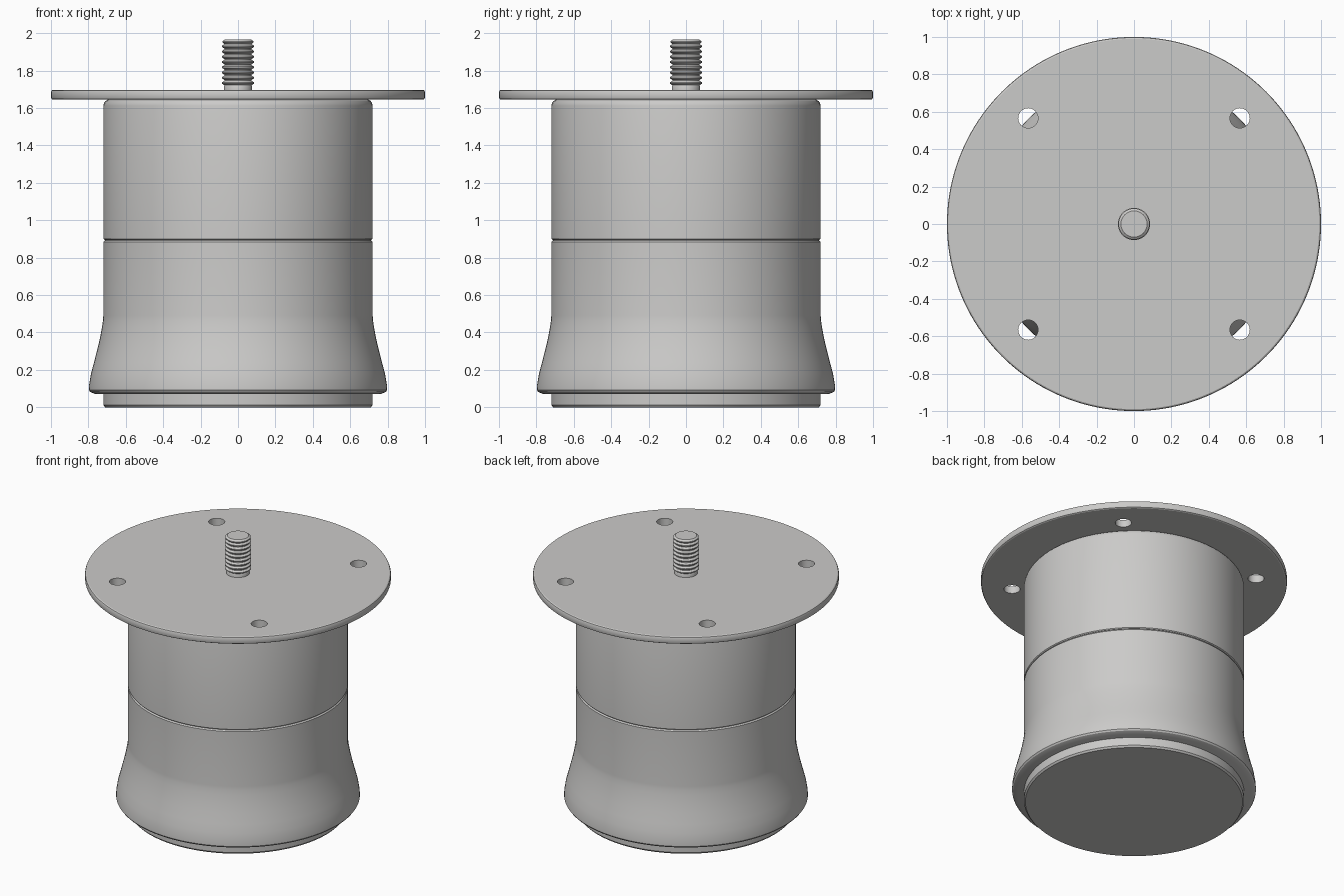
import bpy, bmesh, math

cube = bpy.data.objects.get("Cube")
if cube:
    bpy.data.objects.remove(cube, do_unlink=True)

metal = bpy.data.materials.new("light grey metal")
metal.use_nodes = True
GREY = (0.6, 0.595, 0.585, 1)
metal.diffuse_color = GREY
metal.node_tree.nodes["Principled BSDF"].inputs["Base Color"].default_value = GREY


def select_only(obj):
    bpy.ops.object.select_all(action="DESELECT")
    obj.select_set(True)
    bpy.context.view_layer.objects.active = obj


def smooth(obj):
    select_only(obj)
    bpy.ops.object.shade_smooth_by_angle(angle=math.radians(28))


def lathe(name, profile, sides=128):
    """Revolve (radius, height) points about z, closed at both ends."""
    points = [(0, profile[0][1])] + profile + [(0, profile[-1][1])]
    bm = bmesh.new()
    verts = [bm.verts.new((r, 0, z)) for r, z in points]
    edges = [bm.edges.new(pair) for pair in zip(verts, verts[1:])]
    bmesh.ops.spin(bm, geom=verts + edges, axis=(0, 0, 1), cent=(0, 0, 0),
                   angle=math.tau, steps=sides)
    bmesh.ops.remove_doubles(bm, verts=bm.verts, dist=0.0001)
    bmesh.ops.recalc_face_normals(bm, faces=bm.faces)
    mesh = bpy.data.meshes.new(name)
    bm.to_mesh(mesh)
    bm.free()
    mesh.materials.append(metal)
    obj = bpy.data.objects.new(name, mesh)
    bpy.context.collection.objects.link(obj)
    return obj


# Foot pad and the flared lower sleeve
smooth(lathe("foot_pad", [(0.71, 0), (0.72, 0.012), (0.72, 0.08)]))
smooth(lathe("lower_sleeve", [
    (0.76, 0.07), (0.79, 0.082), (0.797, 0.092), (0.796, 0.12), (0.786, 0.18),
    (0.77, 0.24), (0.752, 0.31), (0.738, 0.37), (0.727, 0.43), (0.722, 0.465),
    (0.72, 0.49), (0.72, 0.885), (0.712, 0.893)]))

# Narrow seam and the upper sleeve
smooth(lathe("seam", [(0.711, 0.885), (0.711, 0.905)]))
smooth(lathe("upper_sleeve", [
    (0.714, 0.895), (0.72, 0.901), (0.72, 1.612), (0.717, 1.626),
    (0.709, 1.638), (0.695, 1.645)]))

# Mounting plate with four bolt holes
plate = lathe("mounting_plate", [
    (0.99, 1.645), (0.997, 1.649), (1, 1.656), (1, 1.686),
    (0.997, 1.693), (0.99, 1.697)], 160)
for sx in (-1, 1):
    for sy in (-1, 1):
        cutter = lathe("hole_cutter", [(0.053, 1.6), (0.053, 1.75)], 40)
        cutter.location = (sx * 0.566, sy * 0.566, 0)
        cutter.hide_render = True
        cut = plate.modifiers.new("bolt_hole", "BOOLEAN")
        cut.operation = "DIFFERENCE"
        cut.solver = "EXACT"
        cut.object = cutter
        select_only(plate)
        bpy.ops.object.modifier_apply(modifier=cut.name)
        bpy.data.objects.remove(cutter, do_unlink=True)
smooth(plate)

# Threaded stud with ridges at an even pitch
stud = [(0.076, 1.69), (0.076, 1.715)]
PITCH = 0.028
for i in range(8):
    z = 1.722 + i * PITCH
    stud += [(0.073, z), (0.086, z + 0.009), (0.086, z + 0.015), (0.073, z + 0.024)]
stud += [(0.083, 1.952), (0.083, 1.957), (0.07, 1.967)]
smooth(lathe("threaded_stud", stud, 64))
